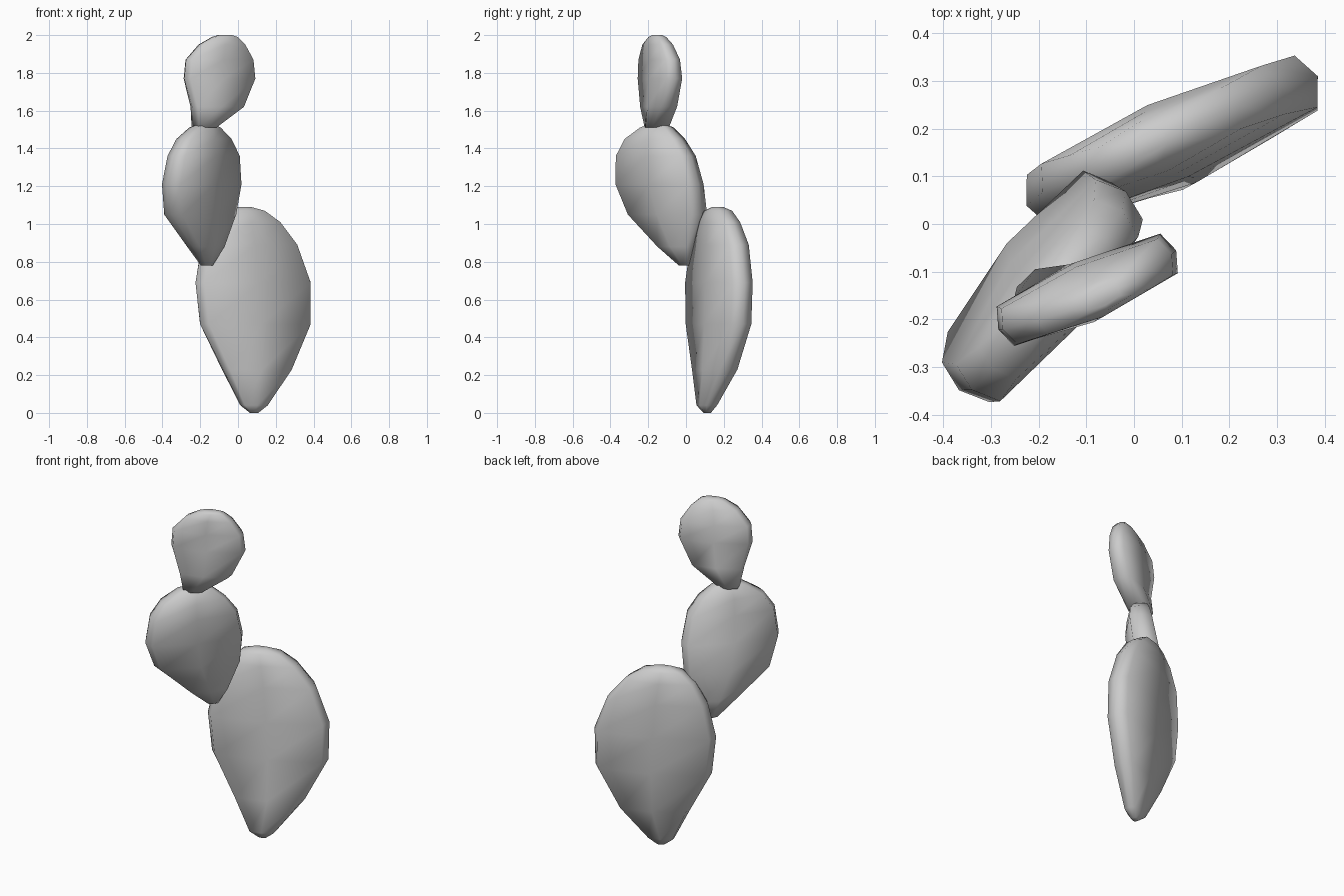
import bpy, bmesh
from math import radians, cos, sin

# half-section of a pad: flattened, with broad rounded rims
SECTION = [(1, 0), (.92, .72), (0, 1), (-.92, .72),
           (-1, 0), (-.92, -.72), (0, -1), (.92, -.72)]


def pad(name, yaw, rings):
    """Loft rings of (z, centre x, centre y, half width, half thickness)."""
    c, s = cos(radians(yaw)), sin(radians(yaw))
    bm = bmesh.new()
    loops = []
    for z, x, y, w, t in rings:
        loops.append([bm.verts.new((x + a * w * c - b * t * s,
                                    y + a * w * s + b * t * c, z))
                      for a, b in SECTION])
    n = len(SECTION)
    for lo, hi in zip(loops, loops[1:]):
        for i in range(n):
            j = (i + 1) % n
            bm.faces.new((lo[i], lo[j], hi[j], hi[i]))
    bm.faces.new(loops[0][::-1])
    bm.faces.new(loops[-1])
    bmesh.ops.recalc_face_normals(bm, faces=bm.faces)
    for f in bm.faces:
        f.smooth = True
    me = bpy.data.meshes.new(name)
    bm.to_mesh(me)
    bm.free()
    ob = bpy.data.objects.new(name, me)
    bpy.context.collection.objects.link(ob)
    return ob


# large base pad
pad("lower_pad", 24, [
    (0.00, .085, .112, .020, .018),
    (0.04, .085, .110, .072, .042),
    (0.23, .100, .152, .195, .072),
    (0.47, .092, .172, .320, .082),
    (0.69, .080, .174, .334, .082),
    (0.89, .060, .178, .275, .078),
    (1.01, .045, .172, .190, .066),
    (1.07, .035, .170, .110, .050),
    (1.09, .030, .168, .040, .022)])

# middle pad, turned and leaning forward
pad("middle_pad", 50, [
    (0.78, -.165, -.005, .030, .025),
    (0.88, -.170, -.045, .110, .062),
    (1.05, -.200, -.098, .240, .088),
    (1.21, -.192, -.140, .272, .090),
    (1.36, -.182, -.160, .245, .084),
    (1.45, -.180, -.165, .180, .072),
    (1.51, -.175, -.155, .095, .050),
    (1.53, -.170, -.150, .045, .024)])

# small top pad
pad("upper_pad", 24, [
    (1.51, -.180, -.155, .055, .066),
    (1.62, -.110, -.145, .145, .066),
    (1.77, -.098, -.138, .204, .063),
    (1.87, -.098, -.142, .194, .057),
    (1.95, -.085, -.150, .130, .049),
    (1.99, -.070, -.152, .070, .032),
    (2.00, -.068, -.152, .038, .020)])
